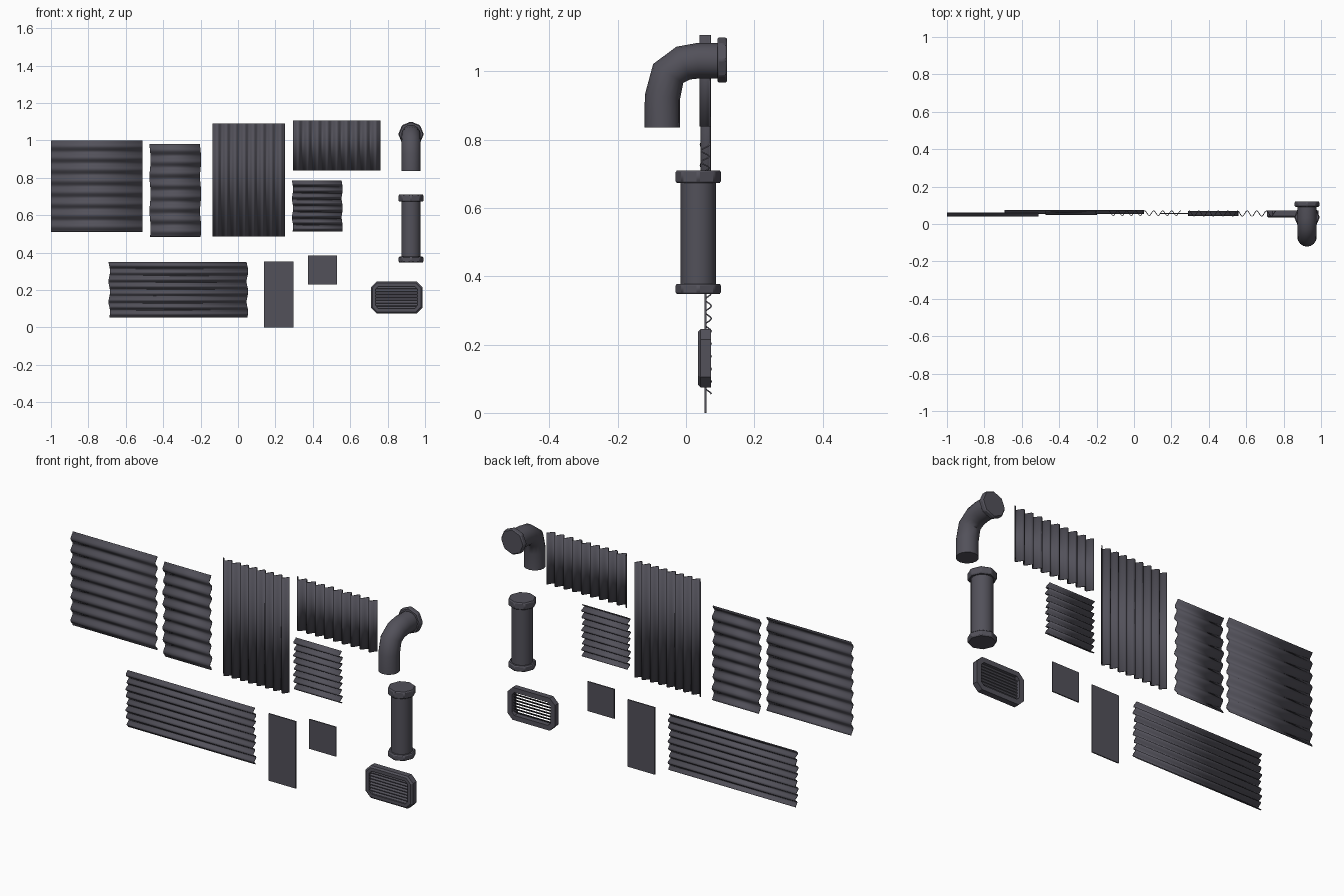
import bpy, bmesh, math
from mathutils import Vector

cube = bpy.data.objects.get("Cube")
if cube:
    bpy.data.objects.remove(cube, do_unlink=True)

metal = bpy.data.materials.new("dark_grey_metal")
metal.use_nodes = True
COLOUR = (0.085, 0.082, 0.102, 1)
metal.diffuse_color = COLOUR
metal.node_tree.nodes["Principled BSDF"].inputs["Base Color"].default_value = COLOUR


def finish(name, bm, smooth=35):
    """Turn a bmesh into a named, coloured object."""
    bmesh.ops.recalc_face_normals(bm, faces=bm.faces)
    mesh = bpy.data.meshes.new(name)
    bm.to_mesh(mesh)
    bm.free()
    mesh.materials.append(metal)
    mesh.shade_smooth()
    mesh.set_sharp_from_angle(angle=math.radians(smooth))
    obj = bpy.data.objects.new(name, mesh)
    bpy.context.scene.collection.objects.link(obj)
    return obj


def bevel(obj, width):
    mod = obj.modifiers.new("Bevel", "BEVEL")
    mod.width = width
    mod.segments = 1


def corrugated(name, x0, x1, z0, z1, y, depth, waves, upright=False, wobble=0.0):
    """Wavy sheet; upright sheets have ridges running along z."""
    bm = bmesh.new()
    n = waves * 8
    rows = []
    for i in range(n + 1):
        t = i / n
        off = y + depth / 2 * math.cos(t * waves * math.tau)
        edge = wobble * math.sin(t * 17)
        if upright:
            x = x0 + (x1 - x0) * t
            ends = (x, off, z0), (x, off, z1)
        else:
            z = z0 + (z1 - z0) * t
            ends = (x0 + edge, off, z), (x1 + edge, off, z)
        rows.append([bm.verts.new(p) for p in ends])
    for a, b in zip(rows, rows[1:]):
        bm.faces.new((a[0], a[1], b[1], b[0]))
    obj = finish(name, bm)
    mod = obj.modifiers.new("Thickness", "SOLIDIFY")
    mod.thickness = 0.004
    mod.offset = 0


def box(name, x0, x1, y0, y1, z0, z1, tilt=0.0):
    bm = bmesh.new()
    bmesh.ops.create_cube(bm, size=1)
    for v in bm.verts:
        v.co = Vector((v.co.x * (x1 - x0), v.co.y * (y1 - y0), v.co.z * (z1 - z0)))
        v.co.z += v.co.y * tilt
        v.co += Vector(((x0 + x1) / 2, (y0 + y1) / 2, (z0 + z1) / 2))
    return finish(name, bm)


def tube(name, x, path, radius, sides, smooth=35):
    """Capped tube swept along (y, z) points."""
    bm = bmesh.new()
    pts = [Vector((x, y, z)) for y, z in path]
    rings = []
    for i, p in enumerate(pts):
        tangent = (pts[min(i + 1, len(pts) - 1)] - pts[max(i - 1, 0)]).normalized()
        side = Vector((1, 0, 0))
        up = tangent.cross(side)
        angles = [math.tau * k / sides for k in range(sides)]
        rings.append([bm.verts.new(p + radius * (side * math.cos(a) + up * math.sin(a)))
                      for a in angles])
    for a, b in zip(rings, rings[1:]):
        for k in range(sides):
            m = (k + 1) % sides
            bm.faces.new((a[k], a[m], b[m], b[k]))
    bm.faces.new(rings[0])
    bm.faces.new(rings[-1])
    return finish(name, bm, smooth)


# Corrugated sheets
corrugated("large_sheet", -1.0, -0.51, 0.51, 1.0, 0.051, 0.018, 8)
corrugated("narrow_sheet", -0.47, -0.20, 0.485, 0.98, 0.058, 0.018, 8, wobble=0.003)
corrugated("tall_ribbed_sheet", -0.135, 0.25, 0.485, 1.09, 0.058, 0.026, 8, upright=True)
corrugated("wide_ribbed_sheet", 0.295, 0.76, 0.838, 1.107, 0.056, 0.03, 9, upright=True)
corrugated("small_sheet", 0.292, 0.557, 0.513, 0.785, 0.056, 0.024, 8, wobble=0.003)
corrugated("long_sheet", -0.688, 0.05, 0.055, 0.35, 0.065, 0.018, 8, wobble=0.004)

# Flat plates
box("tall_plate", 0.14, 0.297, 0.054, 0.06, 0.0, 0.352)
box("small_plate", 0.375, 0.53, 0.054, 0.06, 0.23, 0.385)

# Straight pipe with a flange at each end
PIPE_X = 0.925
tube("straight_pipe", PIPE_X, [(0.036, 0.36), (0.036, 0.70)], 0.052, 16)
for name, low, high in (("lower_flange", 0.348, 0.378), ("upper_flange", 0.673, 0.71)):
    bevel(tube(name, PIPE_X, [(0.036, low), (0.036, high)], 0.068, 8), 0.005)

# Elbow pipe with a rear flange
elbow = [(-0.069, 0.836), (-0.069, 0.925), (-0.052, 0.994), (-0.008, 1.024),
         (0.035, 1.031), (0.10, 1.031)]
tube("elbow_pipe", PIPE_X, elbow, 0.052, 16, 50)
bevel(tube("elbow_flange", PIPE_X, [(0.092, 1.033), (0.12, 1.033)], 0.068, 8), 0.005)

# Vent frame: chamfered rectangular ring
CX, CZ = 0.848, 0.16


def outline(w, h, c):
    quarter = [(w, h - c), (w - c, h)]
    right_top = quarter + [(-x, z) for x, z in reversed(quarter)]
    return right_top + [(-x, -z) for x, z in right_top]


bm = bmesh.new()
loops = []
for w, h, c, y in ((0.138, 0.085, 0.03, 0.073), (0.138, 0.085, 0.03, 0.043),
                   (0.130, 0.077, 0.027, 0.035), (0.112, 0.060, 0.015, 0.035),
                   (0.112, 0.060, 0.015, 0.073)):
    loops.append([bm.verts.new((CX + x, y, CZ + z)) for x, z in outline(w, h, c)])
for a, b in zip(loops, loops[1:] + loops[:1]):
    for k in range(8):
        m = (k + 1) % 8
        bm.faces.new((a[k], a[m], b[m], b[k]))
finish("vent_frame", bm, 25)

# Vent louvres, sloping down to the front
SLATS = 8
for i in range(SLATS):
    z = CZ - 0.054 + 0.108 * i / (SLATS - 1)
    box(f"vent_slat_{i + 1}", CX - 0.113, CX + 0.113, 0.042, 0.058, z - 0.002, z + 0.002, 0.9)
